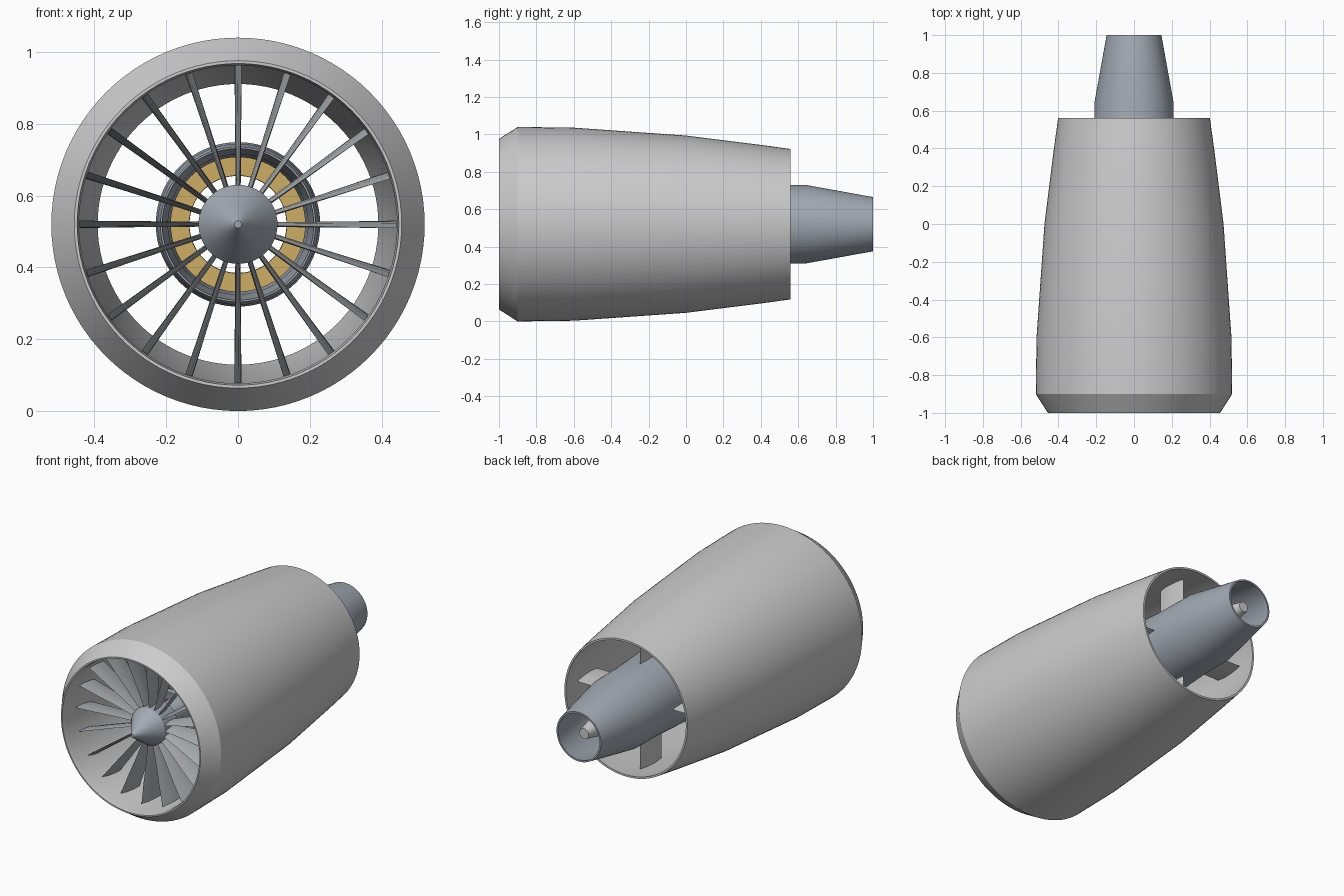
import bpy, bmesh, math
from mathutils import Vector

if "Cube" in bpy.data.objects:
    bpy.data.objects.remove(bpy.data.objects["Cube"])

AXIS_Z = 0.52
SEG = 96


def material(name, rgb):
    m = bpy.data.materials.new(name)
    m.diffuse_color = (*rgb, 1)
    m.use_nodes = True
    m.node_tree.nodes["Principled BSDF"].inputs["Base Color"].default_value = m.diffuse_color
    return m


STEEL = material("steel_blue", (0.36, 0.40, 0.45))
DARK = material("blade_grey", (0.42, 0.44, 0.46))
GOLD = material("combustor_gold", (0.62, 0.42, 0.13))
SHELL = material("shell_grey", (0.60, 0.62, 0.62))


def finish(bm, name, mat):
    bmesh.ops.remove_doubles(bm, verts=bm.verts, dist=1e-5)
    bmesh.ops.recalc_face_normals(bm, faces=bm.faces)
    me = bpy.data.meshes.new(name)
    bm.to_mesh(me)
    bm.free()
    ob = bpy.data.objects.new(name, me)
    ob.location.z = AXIS_Z
    me.materials.append(mat)
    bpy.context.collection.objects.link(ob)
    return ob


def lathe(name, profile, mat, closed=True):
    """Spin (y, radius) points around the engine axis."""
    bm = bmesh.new()
    rings = []
    for i in range(SEG):
        a = math.tau * i / SEG
        rings.append([bm.verts.new((r * math.cos(a), y, r * math.sin(a))) for y, r in profile])
    n = len(profile)
    for i in range(SEG):
        p, q = rings[i], rings[(i + 1) % SEG]
        for j in range(n if closed else n - 1):
            k = (j + 1) % n
            if profile[j][1] == 0 and profile[k][1] == 0:
                continue
            bm.faces.new((p[j], p[k], q[k], q[j]))
    # collapse the slivers left at the axis
    bmesh.ops.dissolve_degenerate(bm, edges=bm.edges, dist=1e-6)
    return finish(bm, name, mat)


def blade_row(name, count, sections, thick, mat):
    """Radial blades; sections are (radius, y centre, chord, pitch in degrees)."""
    bm = bmesh.new()
    outline = [(-0.5, 0), (-0.2, 0.5), (0.15, 0.45), (0.5, 0), (0.15, -0.45), (-0.2, -0.5)]
    for i in range(count):
        a = math.tau * i / count
        radial = Vector((math.cos(a), 0, math.sin(a)))
        tangent = Vector((-math.sin(a), 0, math.cos(a)))
        loops = []
        for r, y, chord, pitch in sections:
            p = math.radians(pitch)
            loop = []
            for u, v in outline:
                u, v = u * chord, v * thick
                t = u * math.sin(p) + v * math.cos(p)
                yy = y + u * math.cos(p) - v * math.sin(p)
                loop.append(bm.verts.new(radial * r + tangent * t + Vector((0, yy, 0))))
            loops.append(loop)
        for lo, hi in zip(loops, loops[1:]):
            for j in range(6):
                k = (j + 1) % 6
                bm.faces.new((lo[j], lo[k], hi[k], hi[j]))
        bm.faces.new(loops[0])
        bm.faces.new(loops[-1])
    return finish(bm, name, mat)


# outer nacelle: chamfered lip, tapering skin, inner duct
lathe("nacelle", [(-1.0, 0.456), (-0.9, 0.52), (-0.6, 0.516), (0.0, 0.474), (0.4, 0.424),
                  (0.56, 0.402), (0.56, 0.391), (0.4, 0.412), (0.0, 0.435), (-0.6, 0.443),
                  (-0.97, 0.443), (-1.0, 0.448)], SHELL)

# core casing and exhaust nozzle
lathe("core_casing", [(-0.5, 0.216), (-0.46, 0.224), (-0.3, 0.229), (0.1, 0.229), (0.45, 0.211),
                      (0.64, 0.21), (1.0, 0.145), (1.0, 0.135), (0.64, 0.198), (0.4, 0.195),
                      (0.0, 0.187), (-0.3, 0.195), (-0.5, 0.211)], STEEL)

# spinner cone and fan hub
lathe("spinner", [(-0.985, 0), (-0.985, 0.01), (-0.84, 0.11), (-0.72, 0.11), (-0.72, 0)],
      STEEL, closed=False)

# central shaft, swelling into the compressor and turbine drums
lathe("shaft", [(-0.72, 0), (-0.72, 0.06), (-0.5, 0.07), (-0.42, 0.095), (-0.02, 0.1),
                (0.02, 0.06), (0.38, 0.06), (0.4, 0.095), (0.6, 0.095), (0.6, 0)],
      STEEL, closed=False)

# exhaust plug
lathe("exhaust_plug", [(0.6, 0), (0.6, 0.095), (0.68, 0.09), (0.95, 0.03), (0.95, 0)],
      SHELL, closed=False)

# combustor ring
lathe("combustor", [(0.05, 0.136), (0.05, 0.188), (0.33, 0.19), (0.33, 0.136)], GOLD)

# fan blades
blade_row("fan_blades", 20, [(0.10, -0.79, 0.09, 5), (0.22, -0.79, 0.12, 6),
                             (0.33, -0.80, 0.14, 7), (0.442, -0.81, 0.15, 8)], 0.012, DARK)

# compressor and turbine stages
for i, y in enumerate((-0.4, -0.29, -0.18, -0.07)):
    blade_row(f"compressor_stage_{i + 1}", 20,
              [(0.09, y, 0.05, 6), (0.198 - 0.002 * i, y, 0.055, 10)], 0.006, DARK)
for i, y in enumerate((0.45, 0.55)):
    blade_row(f"turbine_stage_{i + 1}", 20,
              [(0.09, y, 0.05, -6), (0.197, y, 0.055, -10)], 0.006, DARK)

# four struts holding the core inside the nacelle
blade_row("support_struts", 4, [(0.205, 0.33, 0.2, 0), (0.418, 0.33, 0.2, 0)], 0.016, SHELL)

bpy.ops.object.select_all(action='SELECT')
bpy.context.view_layer.objects.active = bpy.data.objects["nacelle"]
bpy.ops.object.shade_smooth_by_angle(angle=math.radians(25))
